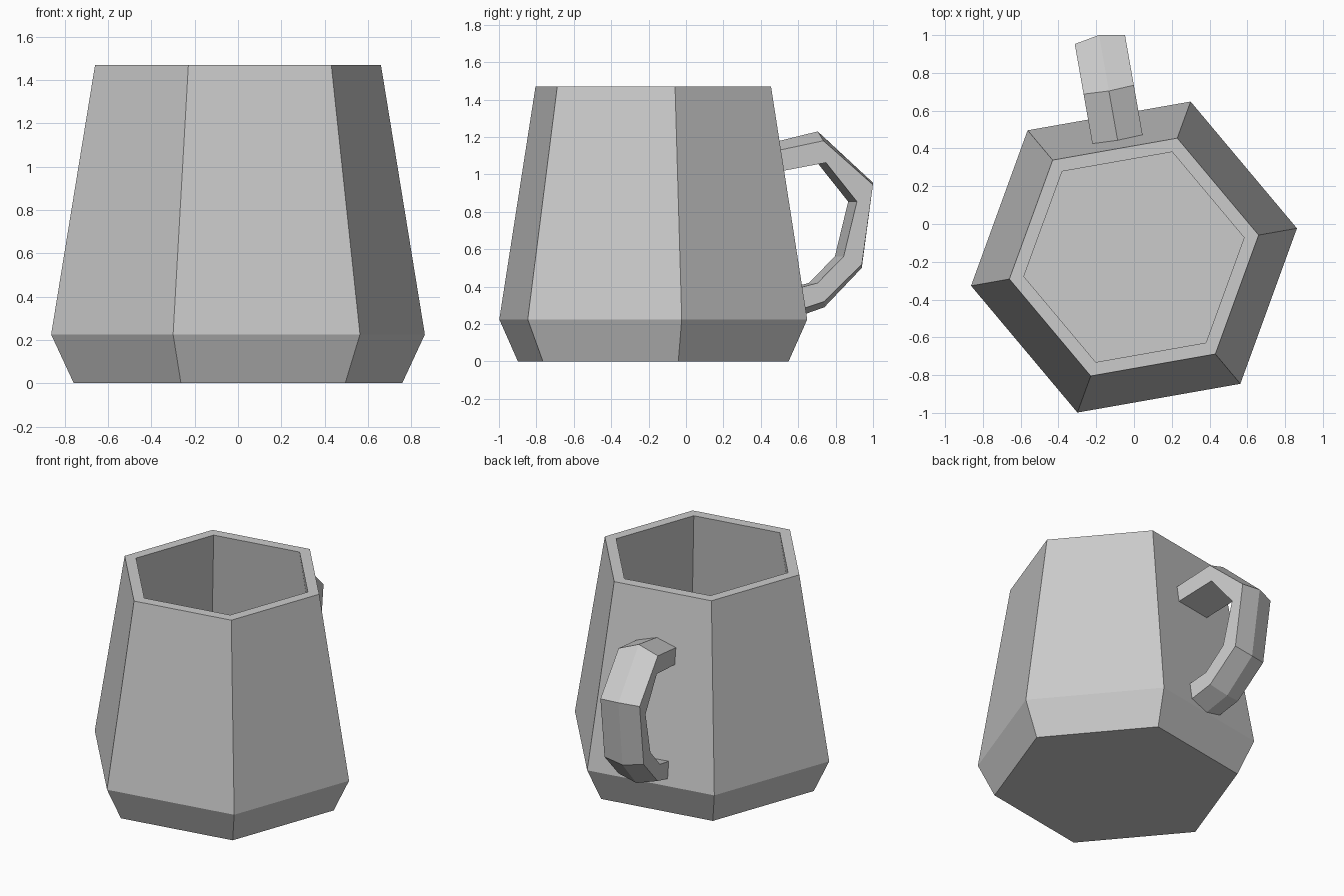
import bpy, bmesh
from math import sin, cos, radians
from mathutils import Vector

if "Cube" in bpy.data.objects:
    bpy.data.objects.remove(bpy.data.objects["Cube"])

CENTRE = Vector((0, -0.175, 0))


def loft(name, rings, closed=False):
    """Skin a list of equal-length point rings; cap the ends unless closed."""
    bm = bmesh.new()
    loops = [[bm.verts.new(p) for p in ring] for ring in rings]
    n = len(loops[0])
    for a, b in zip(loops, loops[1:]):
        for i in range(n):
            j = (i + 1) % n
            bm.faces.new((a[i], a[j], b[j], b[i]))
    bm.faces.new(loops[0])
    bm.faces.new(loops[-1])
    bmesh.ops.recalc_face_normals(bm, faces=bm.faces)
    mesh = bpy.data.meshes.new(name)
    bm.to_mesh(mesh)
    bm.free()
    obj = bpy.data.objects.new(name, mesh)
    bpy.context.collection.objects.link(obj)
    return obj


def hexagon(r, z):
    angles = [radians(10 + 60 * k) for k in range(6)]
    return [CENTRE + Vector((r * cos(a), r * sin(a), z)) for a in angles]


# Mug body: outside wall, rim, inside wall and floor
profile = [(0.77, 0), (0.876, 0.225), (0.67, 1.47),
           (0.592, 1.47), (0.795, 0.235), (0.715, 0.07)]
loft("mug_body", [hexagon(r, z) for r, z in profile])

# Handle: five-sided section with a shallow outer ridge, square to one wall
out = Vector((cos(radians(100)), sin(radians(100)), 0))
side = Vector((out.y, -out.x, 0))
MID, HALF = 0.022, 0.135


def section(ridge, outer, inner):
    pts = [(MID, ridge), (MID + HALF, outer), (MID + HALF, inner),
           (MID - HALF, inner), (MID - HALF, outer)]
    return [CENTRE + side * s + out * r + Vector((0, 0, z)) for s, (r, z) in pts]


# (distance from centre, height) of ridge, outer edge and inner edge
stations = [
    ((0.60, 1.16), (0.60, 1.118), (0.60, 1.005)),
    ((0.889, 1.23), (0.896, 1.18), (0.91, 1.063)),
    ((1.19, 0.955), (1.165, 0.945), (1.078, 0.855)),
    ((1.128, 0.50), (1.105, 0.52), (1.006, 0.562)),
    ((0.925, 0.29), (0.90, 0.32), (0.865, 0.42)),
    ((0.73, 0.222), (0.73, 0.265), (0.73, 0.385)),
]
loft("handle", [section(*s) for s in stations])
